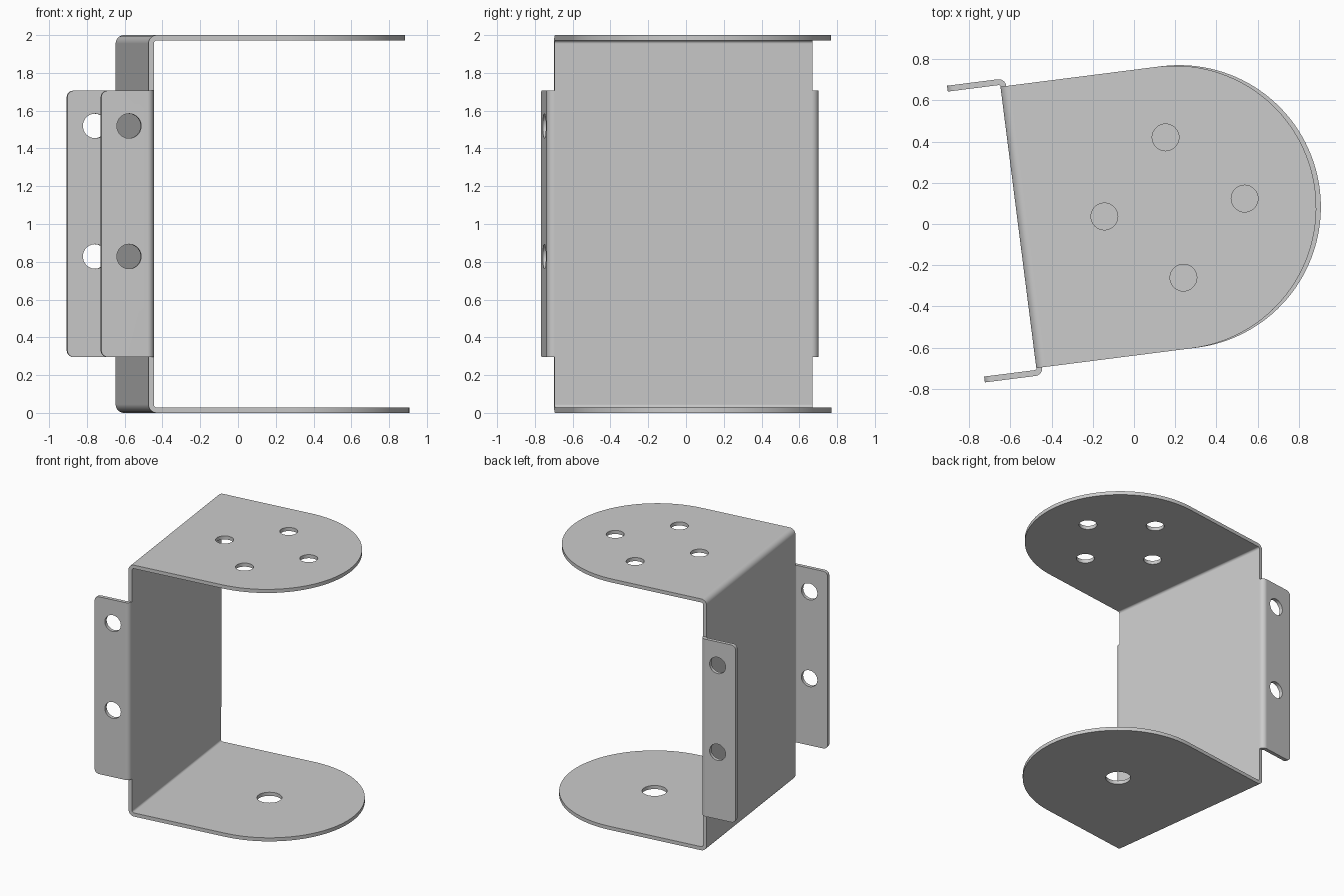
import bpy, bmesh, math
from mathutils import Matrix, Vector

if "Cube" in bpy.data.objects:
    bpy.data.objects.remove(bpy.data.objects["Cube"])

ANGLE = math.radians(7.26)     # whole bracket is turned about z
T = 0.0285                     # sheet thickness
BACK, VC, R = -0.5585, 0.0545, 0.688   # wall back face, mid line, half width
BEND = 0.045                   # outer bend radius of the plates
BASE_C, TOP_C = 0.2275, 0.205  # centres of the rounded plate ends
TIP = -0.815                   # free edge of the mounting flanges


def arc(cx, cy, r, a0, a1, n):
    return [(cx + r * math.cos(math.radians(a0 + (a1 - a0) * i / n)),
             cy + r * math.sin(math.radians(a0 + (a1 - a0) * i / n))) for i in range(n + 1)]


def loft(name, rings):
    """Solid through equal-length rings of 3D points, capped at both ends."""
    bm = bmesh.new()
    rows = [[bm.verts.new(p) for p in ring] for ring in rings]
    n = len(rows[0])
    for a, b in zip(rows, rows[1:]):
        for i in range(n):
            bm.faces.new((a[i], a[(i + 1) % n], b[(i + 1) % n], b[i]))
    bm.faces.new(rows[0])
    bm.faces.new(rows[-1])
    bmesh.ops.recalc_face_normals(bm, faces=bm.faces)
    me = bpy.data.meshes.new(name)
    bm.to_mesh(me)
    bm.free()
    ob = bpy.data.objects.new(name, me)
    bpy.context.collection.objects.link(ob)
    return ob


def cut(ob, cutter, op='DIFFERENCE'):
    m = ob.modifiers.new("cut", 'BOOLEAN')
    m.operation, m.object, m.solver = op, cutter, 'EXACT'
    bpy.context.view_layer.objects.active = ob
    bpy.ops.object.modifier_apply(modifier=m.name)
    bpy.data.objects.remove(cutter)


def drill(ob, centre, r, axis):
    ring = arc(0, 0, r, 0, 360, 40)[:-1]
    c = Vector(centre)
    if axis == 'Z':
        rings = [[c + Vector((x, y, h)) for x, y in ring] for h in (-0.1, 0.1)]
    else:
        rings = [[c + Vector((x, h, y)) for x, y in ring] for h in (-0.1, 0.1)]
    cut(ob, loft("hole_cutter", rings))


# Bracket body: C-shaped bent sheet, trimmed to rounded plate ends
cu, ri = BACK + BEND, BEND - T
profile = ([(1.2, 0)] + arc(cu, BEND, BEND, 270, 180, 8)
           + arc(cu, 2 - BEND, BEND, 180, 90, 8) + [(1.2, 2), (1.2, 2 - T)]
           + arc(cu, 2 - BEND, ri, 90, 180, 8) + arc(cu, BEND, ri, 180, 270, 8) + [(1.2, T)])
body = loft("bracket_body", [[(u, v, z) for u, z in profile] for v in (-1, 1)])


def outline(c, z):
    pts = [(-0.7, VC - R)] + arc(c, VC, R, -90, 90, 64) + [(-0.7, VC + R)]
    return [(u, v, z) for u, v in pts]


cut(body, loft("outline_cutter", [outline(BASE_C, -0.1), outline(BASE_C, 1.0),
                                  outline(TOP_C, 1.01), outline(TOP_C, 2.1)]), 'INTERSECT')

# Plate holes: one in the base, four in the top
drill(body, (BASE_C, VC, 0), 0.09, 'Z')
for du, dv in ((1, 0), (-1, 0), (0, 1), (0, -1)):
    drill(body, (TOP_C + 0.343 * du, VC + 0.343 * dv, 2), 0.065, 'Z')
parts = [body]

# Mounting flanges: folded backwards from both wall edges
for name, s in (("left_flange", 1), ("right_flange", -1)):
    fr = 0.009
    fu, out = BACK - fr, R + fr + T
    prof = (arc(fu, R, fr + T, 0, 90, 8) + [(TIP, out), (TIP, out - T)]
            + arc(fu, R, fr, 90, 0, 8))
    fl = loft(name, [[(u, VC + s * v, z) for u, v in prof] for z in (0.296, 1.706)])
    bm = bmesh.new()
    bm.from_mesh(fl.data)
    corners = [e for e in bm.edges
               if all(abs(v.co.x - TIP) < 1e-4 for v in e.verts)
               and abs(e.verts[0].co.z - e.verts[1].co.z) < 1e-4]
    bmesh.ops.bevel(bm, geom=corners, offset=0.035, segments=6, profile=0.5, affect='EDGES')
    bm.to_mesh(fl.data)
    bm.free()
    for z in (0.828, 1.519):
        drill(fl, (-0.667, VC + s * (out - T / 2), z), 0.065, 'Y')
    parts.append(fl)

# Turn everything into place and smooth the bends
for ob in parts:
    ob.data.transform(Matrix.Rotation(ANGLE, 4, 'Z'))
    bpy.ops.object.select_all(action='DESELECT')
    ob.select_set(True)
    bpy.context.view_layer.objects.active = ob
    bpy.ops.object.shade_smooth_by_angle(angle=math.radians(30))
    wn = ob.modifiers.new("weighted_normals", 'WEIGHTED_NORMAL')
    wn.keep_sharp = True
